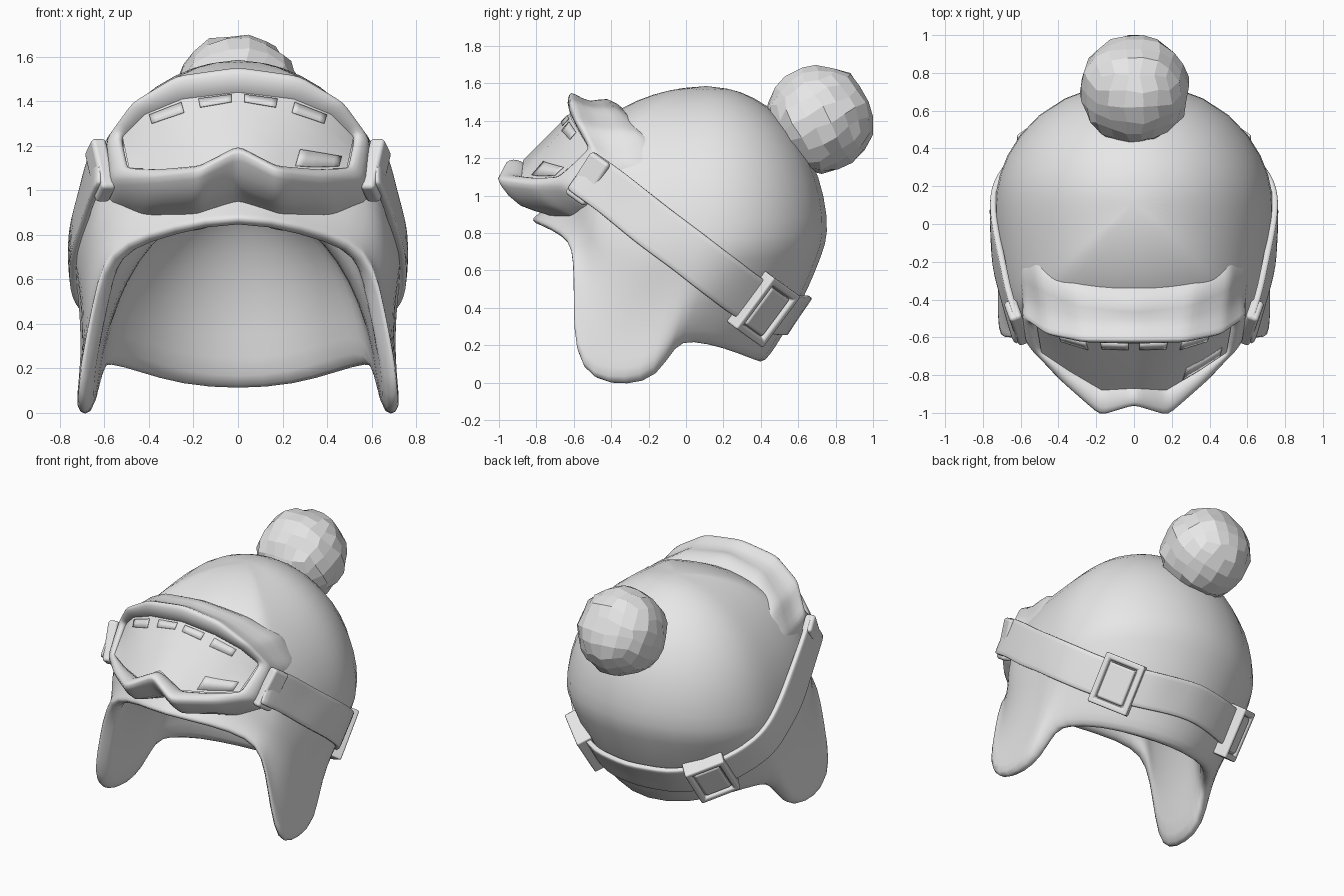
import bpy, bmesh, math, random
from mathutils import Vector, Matrix
from mathutils.bvhtree import BVHTree

random.seed(4)
cube = bpy.data.objects.get("Cube")
if cube:
    bpy.data.objects.remove(cube, do_unlink=True)

grey = bpy.data.materials.new("plain_grey")
grey.use_nodes = True
grey.diffuse_color = (0.8, 0.8, 0.8, 1)
grey.node_tree.nodes["Principled BSDF"].inputs["Base Color"].default_value = (0.8, 0.8, 0.8, 1)


def add_object(name, bm, smooth=True):
    mesh = bpy.data.meshes.new(name)
    bm.to_mesh(mesh)
    bm.free()
    mesh.materials.append(grey)
    for face in mesh.polygons:
        face.use_smooth = smooth
    obj = bpy.data.objects.new(name, mesh)
    bpy.context.collection.objects.link(obj)
    return obj


def subsurf(obj):
    mod = obj.modifiers.new("smooth", "SUBSURF")
    mod.levels = mod.render_levels = 1


def solidify(obj, thickness):
    mod = obj.modifiers.new("thickness", "SOLIDIFY")
    mod.thickness, mod.offset = thickness, 0


def loft(name, rings, closed=True):
    """Skin quads between rings of points."""
    bm = bmesh.new()
    rows = [[bm.verts.new(p) for p in ring] for ring in rings]
    n = len(rings[0])
    for a, b in zip(rows, rows[1:]):
        for i in range(n if closed else n - 1):
            j = (i + 1) % n
            bm.faces.new((a[i], a[j], b[j], b[i]))
    bmesh.ops.remove_doubles(bm, verts=bm.verts, dist=0.0005)
    bmesh.ops.recalc_face_normals(bm, faces=bm.faces)
    return add_object(name, bm)


def flip(p, side=-1):
    return Vector((p[0] * side, p[1], p[2]))


def mirror_ring(half):
    """Close a half ring whose first and last points lie on the middle plane."""
    half = [Vector(p) for p in half]
    return half + [flip(p) for p in half[-2:0:-1]]


def tighten(ring):
    """Add points beside each corner so that smoothing keeps it crisp."""
    result = []
    for a, b in zip(ring, ring[1:] + ring[:1]):
        result += [a, a.lerp(b, 0.25), a.lerp(b, 0.75)]
    return result


# Hat: widest line and lower rim, from back middle round to front middle
widest = mirror_ring([
    (0, .8, .8), (.4, .69, .78), (.63, .48, .76), (.73, .26, .74), (.745, .09, .72),
    (.74, -.05, .71), (.735, -.15, .7), (.725, -.25, .7), (.7, -.37, .73), (.67, -.45, .78),
    (.63, -.51, .85), (.54, -.56, .92), (.34, -.62, .98), (0, -.68, 1.02)])
rim = mirror_ring([
    (0, .47, .13), (.29, .39, .15), (.5, .22, .21), (.63, .02, .25), (.69, -.07, .23),
    (.73, -.17, .05), (.73, -.34, .01), (.73, -.52, .03), (.72, -.61, .16), (.67, -.61, .42),
    (.62, -.61, .66), (.52, -.63, .76), (.3, -.73, .83), (0, -.88, .89)])
apex = Vector((0, .12, 1.59))
rings = []
for k in range(7):
    a = k / 6 * math.pi / 2
    rings.append([Vector((w.x * math.sin(a),
                          apex.y + (w.y - apex.y) * math.sin(a),
                          w.z + (apex.z - w.z) * math.cos(a))) for w in widest])
for k in range(1, 7):
    t = k / 6
    bow = math.sin(math.pi * t)
    ring = []
    for w, r in zip(widest, rim):
        p = w.lerp(r, t)
        # Full at the back, slightly waisted above the ear flaps
        swell = 0.05 * bow * w.y if w.y > 0 else -0.045 * bow
        ring.append(Vector((p.x * (1 + swell), p.y + max(0, swell) * w.y, p.z)))
    rings.append(ring)

# Rounded lower edge, then a lining that closes in a low inner dome
inward = [-Vector((r.x, r.y - 0.1, 0)).normalized() for r in rim]
rings.append([r + d * 0.05 - Vector((0, 0, 0.035)) for r, d in zip(rim, inward)])
inner = [r + d * 0.11 for r, d in zip(rim, inward)]
for k in range(7):
    a = k / 6 * math.pi / 2
    spread = math.cos(a) if k < 6 else 0
    rings.append([Vector((p.x * spread, p.y * spread, p.z + (.96 - p.z) * math.sin(a))) for p in inner])
hat = loft("hat", rings)
subsurf(hat)
bpy.context.view_layer.update()
hat_tree = BVHTree.FromObject(hat, bpy.context.evaluated_depsgraph_get())


def push_out(p, gap=0.015):
    """Keep a point just outside the hat."""
    axis = Vector((0, 0.1, p.z))
    out = (p - axis).normalized()
    hit = hat_tree.ray_cast(axis + out * 3, -out)[0]
    if hit and (hit - axis).length + gap > (p - axis).length:
        return hit + out * gap
    return p


# Strap: one band running from side to side round the back
half_path = [Vector(p) for p in (
    (.62, -.57, 1.14), (.67, -.4, 1.02), (.71, -.2, .86), (.73, 0, .71), (.7, .15, .59),
    (.62, .28, .49), (.49, .42, .4), (.28, .54, .36), (0, .6, .36))]
path = half_path + [flip(p) for p in half_path[-2::-1]]
fine = []
for a, b in zip(path, path[1:]):
    fine += [a, a.lerp(b, 0.5)]
fine.append(path[-1])
across = Vector((0, 0.58, 0.81)).normalized()
strap = loft("strap", [[push_out(p + across * 0.125 * s) for p in fine] for s in (-1, -.9, 0, .9, 1)],
             closed=False)
solidify(strap, 0.035)
subsurf(strap)


def rounded_box(name, p, normal, size, panel, edge):
    """Box facing along normal, with an optional framed panel."""
    up = (across - normal * across.dot(normal)).normalized()
    bm = bmesh.new()
    bmesh.ops.create_cube(bm, size=1)
    bmesh.ops.scale(bm, vec=size, verts=bm.verts)
    if panel:
        top = max(bm.faces, key=lambda f: f.calc_center_median().z)
        for thick, depth in ((.05, 0), (.012, -.03), (.012, .022)):
            bmesh.ops.inset_region(bm, faces=[top], thickness=thick, depth=depth)
    turn = Matrix((up.cross(normal), up, normal)).transposed().to_4x4()
    bmesh.ops.transform(bm, matrix=Matrix.Translation(p) @ turn, verts=bm.verts)
    obj = add_object(name, bm)
    bevel = obj.modifiers.new("rounded", "BEVEL")
    bevel.width, bevel.segments, bevel.harden_normals = edge, 3, True


# Buckles at the back corners, and clips joining strap to goggles
for label, side in (("left", 1), ("right", -1)):
    spot, normal, _, _ = hat_tree.find_nearest(push_out(flip((.47, .4, .4), side)))
    rounded_box(label + "_buckle", spot + normal * 0.02, normal, (.27, .34, .11), True, .028)
    rounded_box(label + "_strap_clip", flip((.618, -.52, 1.09), side),
                Vector((side, -.35, 0)).normalized(), (.13, .27, .07), False, .02)

# Goggles: matching loops from top middle, round the side, to the nose
lens_edge = mirror_ring([(0, -.62, 1.44), (.25, -.61, 1.41), (.42, -.57, 1.34), (.52, -.51, 1.24),
                         (.49, -.68, 1.1), (.34, -.78, 1.09), (.17, -.88, 1.1), (0, -.87, 1.19)])
front_edge = mirror_ring([(0, -.6, 1.555), (.28, -.6, 1.515), (.48, -.56, 1.39), (.6, -.47, 1.22),
                          (.58, -.62, 1.03), (.4, -.82, 1.04), (.18, -1.02, 1.07), (0, -.96, 1.16)])
waist = mirror_ring([(0, -.51, 1.49), (.28, -.5, 1.46), (.48, -.44, 1.34), (.585, -.38, 1.17),
                     (.58, -.52, .94), (.4, -.74, .94), (.18, -.9, .92), (0, -.86, 1.0)])
flange = mirror_ring([(0, -.43, 1.545), (.31, -.38, 1.49), (.52, -.26, 1.36), (.62, -.21, 1.16),
                      (.61, -.4, .92), (.43, -.62, .9), (.18, -.74, .91), (0, -.75, .98)])
forward = Vector((0, -0.7, 0.7))
lip = [a.lerp(b, 0.3) + forward * 0.035 for a, b in zip(lens_edge, front_edge)]
crown = [a.lerp(b, 0.8) + forward * 0.03 for a, b in zip(lens_edge, front_edge)]
behind = [p - forward * 0.06 for p in lens_edge]
tuck = [p + Vector((-p.x * 0.05, 0.11, -0.09)) for p in flange]
loops = [behind, lens_edge, lip, crown, front_edge, waist, flange, tuck]
frame = loft("goggle_frame", [tighten(ring) for ring in loops])
subsurf(frame)

# Lens: straight strips from upper to lower edge
top_edge = [flip(lens_edge[i]) for i in (3, 2, 1)] + lens_edge[:4]
low_edge = [flip(lens_edge[i]) for i in (4, 5, 6)] + lens_edge[7:3:-1]
loft("lens", [[a.lerp(b, k / 4) for a, b in zip(top_edge, low_edge)] for k in range(5)], closed=False)


def on_lens(u, v):
    """Point on the lens: u counts strips from the middle, v runs downwards."""
    i = min(int(u), 2)
    a = top_edge[3 + i].lerp(top_edge[4 + i], u - i)
    b = low_edge[3 + i].lerp(low_edge[4 + i], u - i)
    return a.lerp(b, v) + forward * 0.006


def lens_plate(name, u0, u1, v0, v1, side):
    us = [u0 + (u1 - u0) * k / 6 for k in range(7)]
    plate = loft(name, [[flip(on_lens(u, v), side) for u in us] for v in (v0, v1)], closed=False)
    solidify(plate, 0.004)


# Thin raised marks on the lens
for label, side in (("left", 1), ("right", -1)):
    lens_plate(label + "_inner_vent", .12, .72, .04, .17, side)
    lens_plate(label + "_outer_vent", 1.05, 1.9, .05, .2, side)
lens_plate("lens_tab", 1.5, 2.75, .7, .96, 1)

# Pompom: faceted ball made from a gridded cube
bm = bmesh.new()
bmesh.ops.create_cube(bm, size=2)
bmesh.ops.subdivide_edges(bm, edges=bm.edges, cuts=4, use_grid_fill=True)
tilt = Matrix.Rotation(0.5, 3, "X")
for v in bm.verts:
    d = Vector([math.tan(c * math.pi / 4) for c in v.co]).normalized()
    d += Vector([random.uniform(-.035, .035) for _ in range(3)])
    v.co = tilt @ d * 0.29 + Vector((0, .71, 1.41))
add_object("pompom", bm, smooth=False)
